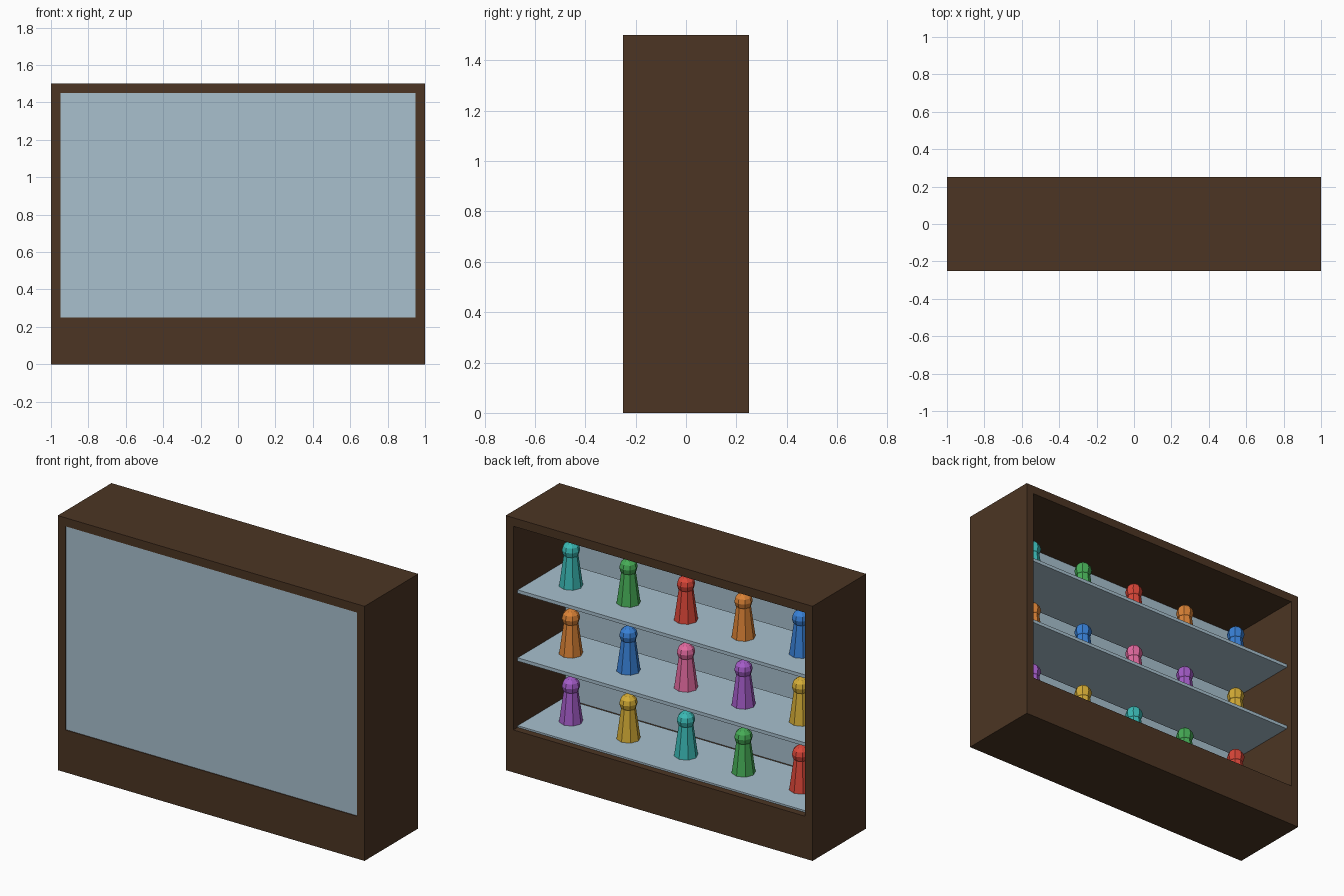
import bpy, bmesh, math

if "Cube" in bpy.data.objects:
    bpy.data.objects.remove(bpy.data.objects["Cube"])


def material(name, rgb):
    # sRGB 0-255 to linear
    lin = [((c / 255 + 0.055) / 1.055) ** 2.4 for c in rgb]
    m = bpy.data.materials.new(name)
    m.diffuse_color = (*lin, 1)
    m.use_nodes = True
    m.node_tree.nodes["Principled BSDF"].inputs["Base Color"].default_value = m.diffuse_color
    return m


MATS = {n: material(n, c) for n, c in {
    "dark_wood": (76, 53, 35), "pale_glass": (168, 192, 206),
    "red": (217, 70, 56), "green": (70, 172, 86), "teal": (58, 184, 180),
    "yellow": (212, 172, 54), "purple": (164, 92, 200), "pink": (226, 106, 160),
    "blue": (56, 128, 214), "orange": (218, 130, 54)}.items()}


def finish(name, bm, mat):
    bmesh.ops.recalc_face_normals(bm, faces=bm.faces)
    me = bpy.data.meshes.new(name)
    bm.to_mesh(me)
    bm.free()
    me.materials.append(MATS[mat])
    ob = bpy.data.objects.new(name, me)
    bpy.context.collection.objects.link(ob)
    return ob


def box(name, x, y, z, mat):
    bm = bmesh.new()
    bmesh.ops.create_cube(bm, size=1)
    for v in bm.verts:
        for i, (lo, hi) in enumerate((x, y, z)):
            v.co[i] = lo if v.co[i] < 0 else hi
    return finish(name, bm, mat)


# Cabinet: rectangular ring with a tall base, extruded front to back
bm = bmesh.new()
outer = [bm.verts.new((x, -0.25, z)) for x, z in ((-1, 0), (1, 0), (1, 1.5), (-1, 1.5))]
inner = [bm.verts.new((x, -0.25, z)) for x, z in
         ((-0.95, 0.25), (0.95, 0.25), (0.95, 1.45), (-0.95, 1.45))]
for i in range(4):
    j = (i + 1) % 4
    bm.faces.new((outer[i], outer[j], inner[j], inner[i]))
ext = bmesh.ops.extrude_face_region(bm, geom=bm.faces[:], use_keep_orig=True)
for g in ext["geom"]:
    if isinstance(g, bmesh.types.BMVert):
        g.co.y = 0.25
finish("cabinet_frame", bm, "dark_wood")

# Front window, slightly recessed
box("front_glass", (-0.95, 0.95), (-0.245, -0.235), (0.25, 1.45), "pale_glass")


def pawn(name, x, z, mat):
    # Tapered eight-sided body with a faceted ball head
    bm = bmesh.new()
    body = bmesh.ops.create_cone(bm, cap_ends=True, segments=8,
                                 radius1=0.065, radius2=0.04, depth=0.18)
    bmesh.ops.translate(bm, verts=body["verts"], vec=(0, 0, 0.09))
    head = bmesh.ops.create_uvsphere(bm, u_segments=8, v_segments=6, radius=0.05)
    bmesh.ops.translate(bm, verts=head["verts"], vec=(0, 0, 0.21))
    finish(name, bm, mat).location = (x, 0, z)


# Shelves, each holding a row of figures (left to right from the front)
ROWS = (("red", "green", "teal", "yellow", "purple"),
        ("yellow", "purple", "pink", "blue", "orange"),
        ("blue", "orange", "red", "green", "teal"))
for r, colours in enumerate(ROWS):
    z = 0.25 + 0.4 * r
    box(f"shelf_{r + 1}", (-0.95, 0.95), (-0.21, 0.21), (z - 0.01, z + 0.01), "pale_glass")
    for c, colour in enumerate(colours):
        pawn(f"figure_{r + 1}_{c + 1}", -0.75 + 0.375 * c, z + 0.01, colour)
